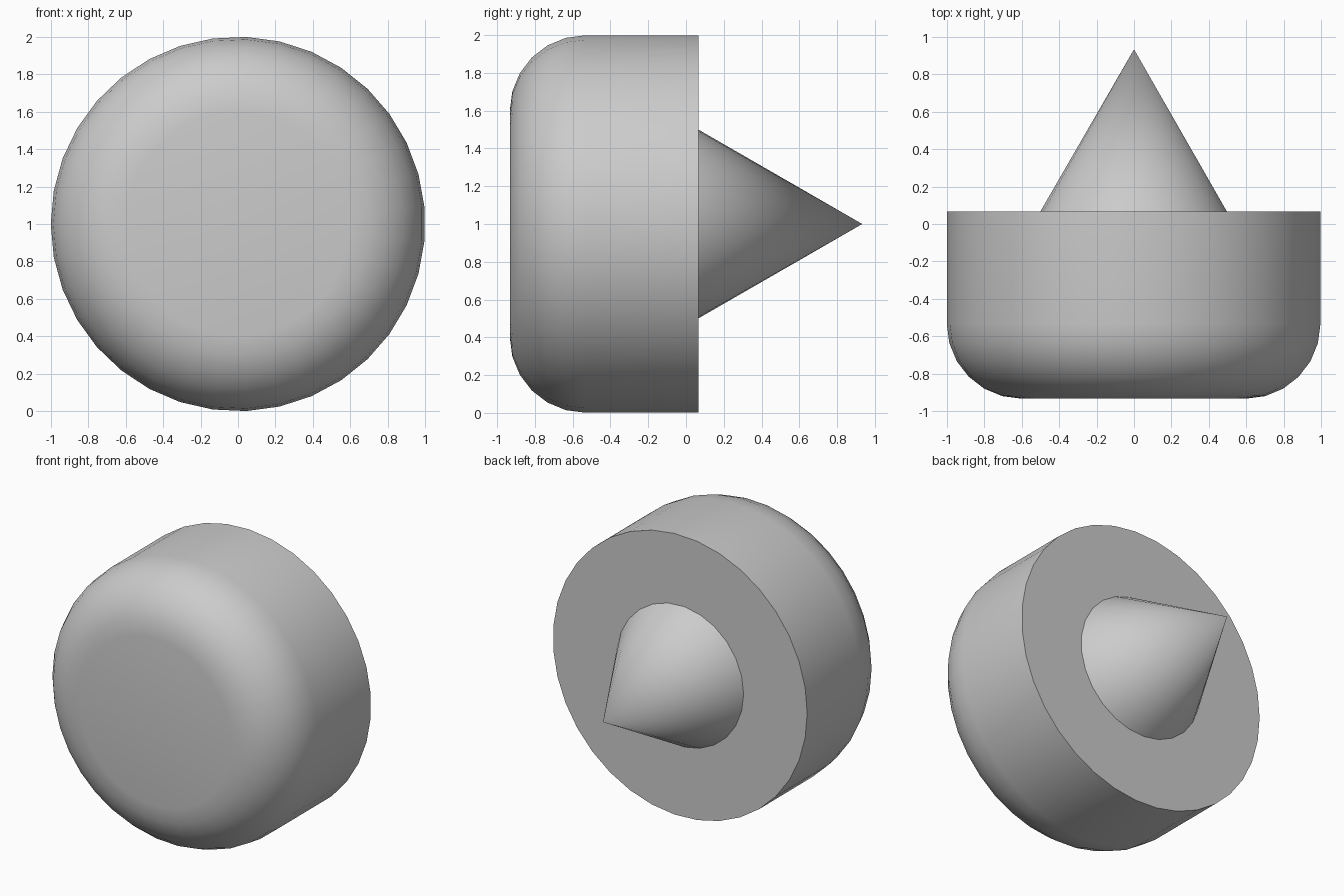
import bpy, bmesh, math

cube = bpy.data.objects.get("Cube")
if cube:
    bpy.data.objects.remove(cube, do_unlink=True)

# Single plain grey finish
GREY = (0.6, 0.6, 0.6, 1.0)
mat = bpy.data.materials.new("light_grey")
mat.use_nodes = True
mat.diffuse_color = GREY
bsdf = next(n for n in mat.node_tree.nodes if n.type == 'BSDF_PRINCIPLED')
bsdf.inputs["Base Color"].default_value = GREY

RADIUS = 1.0
DEPTH = 1.0
FILLET = 0.4
CONE_RADIUS = 0.5
CONE_HEIGHT = CONE_RADIUS * math.sqrt(3)
FRONT = -(DEPTH + CONE_HEIGHT) / 2
BACK = FRONT + DEPTH


def lathe(name, profile, sides):
    """Turn (radius, y) points, listed front to back, around the y axis at z = 1."""
    bm = bmesh.new()
    rings = []
    for r, y in profile:
        count = sides if r > 0 else 1
        rings.append([bm.verts.new((-r * math.cos(math.tau * i / sides), y,
                                    1 + r * math.sin(math.tau * i / sides)))
                      for i in range(count)])
    for a, b in zip(rings, rings[1:]):
        for i in range(sides):
            j = (i + 1) % sides
            if len(b) == 1:
                bm.faces.new((a[i], a[j], b[0]))
            else:
                bm.faces.new((a[i], a[j], b[j], b[i]))
    for ring in (rings[0], rings[-1]):
        if len(ring) > 1:
            bm.faces.new(ring)
    bmesh.ops.recalc_face_normals(bm, faces=bm.faces)
    mesh = bpy.data.meshes.new(name)
    bm.to_mesh(mesh)
    bm.free()
    mesh.materials.append(mat)
    obj = bpy.data.objects.new(name, mesh)
    bpy.context.collection.objects.link(obj)
    bpy.ops.object.select_all(action='DESELECT')
    obj.select_set(True)
    bpy.context.view_layer.objects.active = obj
    bpy.ops.object.shade_smooth_by_angle(angle=math.radians(30))
    return obj


# Round body with a quarter-circle fillet on its front rim
STEPS = 6
fillet = []
for k in range(STEPS + 1):
    t = math.pi / 2 * k / STEPS
    fillet.append((RADIUS - FILLET + FILLET * math.sin(t),
                   FRONT + FILLET - FILLET * math.cos(t)))
lathe("rounded_body", fillet + [(RADIUS, BACK)], 35)

# Pointed cone on the flat back
lathe("back_cone", [(CONE_RADIUS, BACK), (0, BACK + CONE_HEIGHT)], 25)
